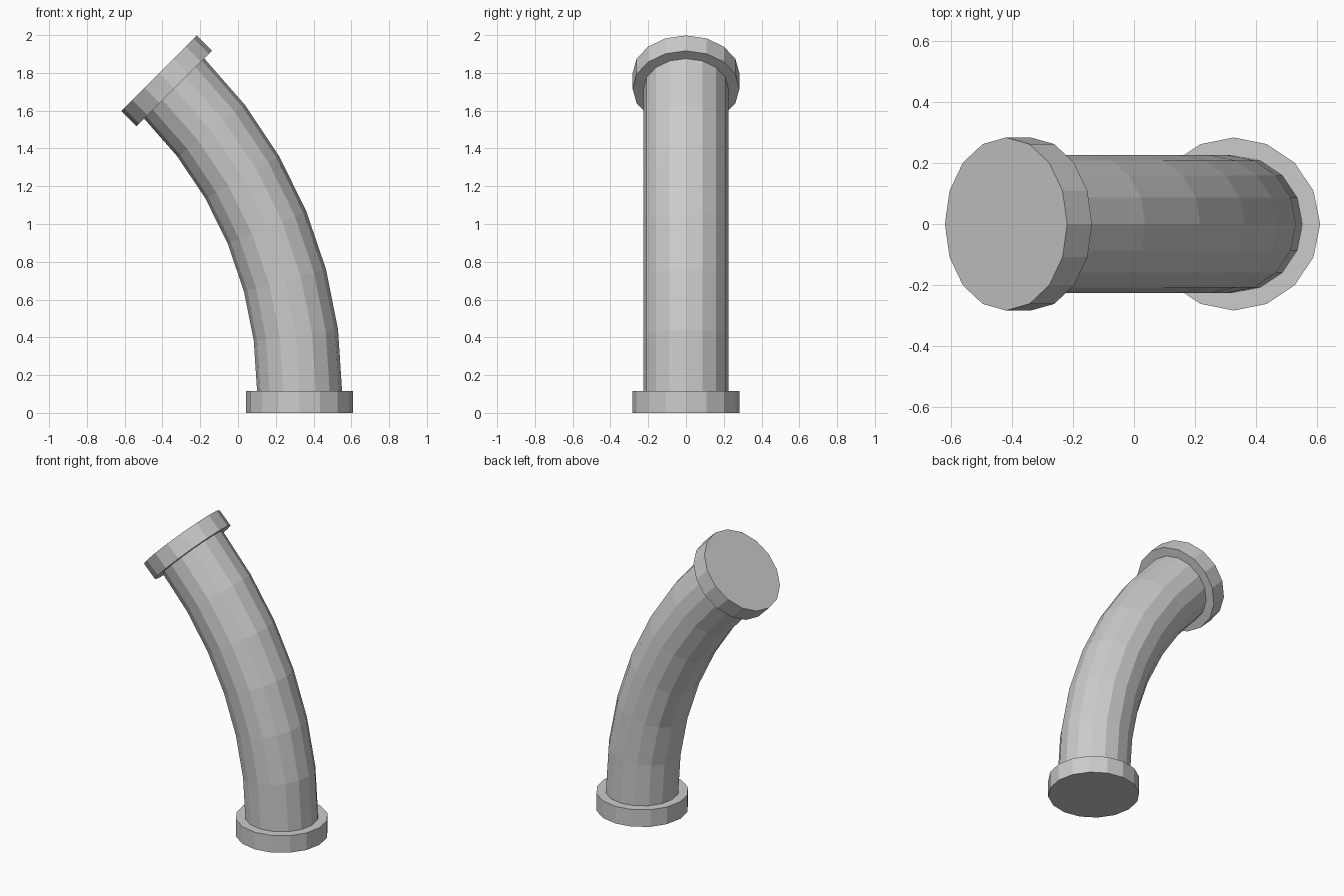
import bpy, bmesh
from math import sin, cos, pi, radians

if "Cube" in bpy.data.objects:
    bpy.data.objects.remove(bpy.data.objects["Cube"])

SIDES = 16


def ring(bm, x, z, tilt, r):
    """Circle of vertices centred at (x, z), its axis leaning toward -x by tilt."""
    verts = []
    for i in range(SIDES):
        a = 2 * pi * i / SIDES
        u = r * cos(a)
        verts.append(bm.verts.new((x + u * cos(tilt), r * sin(a), z + u * sin(tilt))))
    return verts


def tube(name, stations, r, capped):
    """Skin flat-faced rings along (x, z, tilt) stations."""
    bm = bmesh.new()
    rings = [ring(bm, x, z, t, r) for x, z, t in stations]
    for a, b in zip(rings, rings[1:]):
        for i in range(SIDES):
            j = (i + 1) % SIDES
            bm.faces.new((a[i], a[j], b[j], b[i]))
    if capped:
        bm.faces.new(rings[0][::-1])
        bm.faces.new(rings[-1])
    mesh = bpy.data.meshes.new(name)
    bm.to_mesh(mesh)
    bm.free()
    obj = bpy.data.objects.new(name, mesh)
    bpy.context.collection.objects.link(obj)
    return obj


BASE_X = 0.326
FLANGE_H = 0.115
FLANGE_R = 0.283
PIPE_R = 0.225
BEND_R = 2.265
SEGMENTS = 6
BEND = radians(45)

# curved pipe: 45 degree arc in six straight segments
arc = []
for k in range(SEGMENTS + 1):
    t = BEND * k / SEGMENTS
    arc.append((BASE_X - BEND_R * (1 - cos(t)), FLANGE_H + BEND_R * sin(t), t))
tube("bent_pipe", arc, PIPE_R, True)

# bottom flange standing on the ground
tube("bottom_flange", [(BASE_X, 0, 0), (BASE_X, FLANGE_H, 0)], FLANGE_R, True)

# top flange square to the end of the pipe
ex, ez, et = arc[-1]
tip = (ex - FLANGE_H * sin(et), ez + FLANGE_H * cos(et), et)
tube("top_flange", [(ex, ez, et), tip], FLANGE_R, True)
